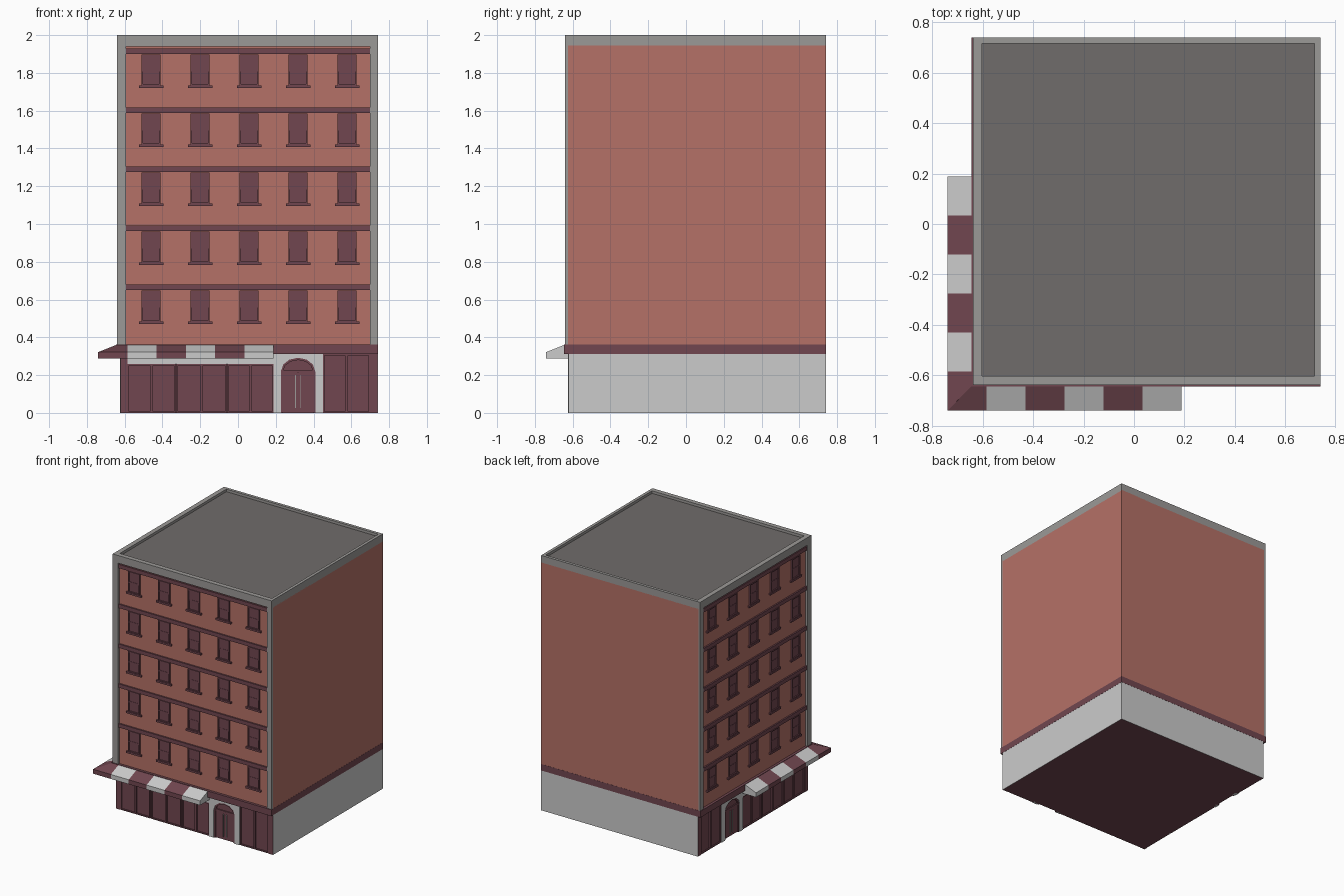
import bpy, bmesh, math

if "Cube" in bpy.data.objects:
    bpy.data.objects.remove(bpy.data.objects["Cube"])

def mat(name, *c):
    m = bpy.data.materials.new(name)
    m.diffuse_color = (*c, 1)
    m.use_nodes = True
    m.node_tree.nodes["Principled BSDF"].inputs["Base Color"].default_value = m.diffuse_color
    return m

BRICK = mat("brick", 0.46, 0.165, 0.135)
MAROON = mat("maroon", 0.165, 0.062, 0.08)
LIGHT = mat("light_stone", 0.78, 0.78, 0.78)
GREY = mat("grey_trim", 0.33, 0.32, 0.31)
DARK = mat("roof_dark", 0.16, 0.15, 0.145)

def prism(bm, a, b):
    """Solid between two matching loops of points."""
    va, vb = [bm.verts.new(p) for p in a], [bm.verts.new(p) for p in b]
    fs = [bm.faces.new(va), bm.faces.new(vb[::-1])]
    n = len(va)
    for i in range(n):
        j = (i + 1) % n
        fs.append(bm.faces.new((va[j], va[i], vb[i], vb[j])))
    bmesh.ops.recalc_face_normals(bm, faces=fs)

def finish(bm, name, m):
    me = bpy.data.meshes.new(name)
    bm.to_mesh(me)
    bm.free()
    me.materials.append(m)
    bpy.context.collection.objects.link(bpy.data.objects.new(name, me))

def boxes(name, m, items):
    """World boxes (x0, x1, y0, y1, z0, z1)."""
    bm = bmesh.new()
    for x0, x1, y0, y1, z0, z1 in items:
        loop = [(x0, y0), (x1, y0), (x1, y1), (x0, y1)]
        prism(bm, [(*p, z0) for p in loop], [(*p, z1) for p in loop])
    finish(bm, name, m)

def facade(name, m, solids):
    """Solids in (along, outward, z), on the front and mirrored to the left."""
    for side in ("front", "left"):
        bm = bmesh.new()
        for loops in solids:
            prism(bm, *[[(u, -d, z) if side == "front" else (-d, u, z)
                         for u, d, z in lp] for lp in loops])
        finish(bm, side + "_" + name, m)

def poly(pts, d0, d1):
    return [[(u, d, z) for u, z in pts] for d in (d0, d1)]

def fbox(u0, u1, z0, z1, d1, d0=0.60):
    return poly([(u0, z0), (u1, z0), (u1, z1), (u0, z1)], d0, d1)

def frame(u0, u1, z0, z1, w, d):
    return [fbox(u0, u0 + w, z0, z1, d), fbox(u1 - w, u1, z0, z1, d),
            fbox(u0 + w, u1 - w, z0, z0 + w, d), fbox(u0 + w, u1 - w, z1 - w, z1, d)]

# main masses
boxes("brick_body", BRICK, [(-0.625, 0.74, -0.625, 0.74, 0.36, 1.945)])
boxes("shop_core", MAROON, [(-0.61, 0.738, -0.61, 0.738, 0, 0.32)])
boxes("plain_base_walls", LIGHT, [(0.738, 0.74, -0.622, 0.74, 0, 0.315),
                                  (-0.622, 0.738, 0.738, 0.74, 0, 0.315)])
boxes("base_band", MAROON, [(-0.645, 0.741, -0.645, 0.741, 0.313, 0.363)])

# parapet and recessed roof
A, B, C, D = -0.64, -0.603, 0.717, 0.74
boxes("parapet", GREY, [(A, D, A, B, 1.94, 2), (A, D, C, D, 1.94, 2),
                        (A, B, B, C, 1.94, 2), (C, D, B, C, 1.94, 2)])
boxes("roof_deck", DARK, [(B, C, B, C, 1.93, 1.98)])
boxes("corner_pier", GREY, [(A, -0.592, A, -0.592, 0.36, 1.94)])
facade("end_pier", GREY, [fbox(0.698, 0.74, 0.36, 1.94, 0.64, 0.625)])

# floor bands and windows
bands, frames, glass, sills = [], [], [], []
for f in range(5):
    zt = 0.65 + 0.3125 * f
    bands.append(fbox(-0.592, 0.698, zt, zt + 0.03, 0.636))
    for i in range(5):
        c = -0.46 + 0.2595 * i
        z0, z1 = zt - 0.168, zt - 0.003
        frames += frame(c - 0.05, c + 0.05, z0, z1, 0.008, 0.636)
        frames.append(fbox(c - 0.042, c + 0.042, z0 + 0.075, z0 + 0.085, 0.632))
        glass.append(fbox(c - 0.045, c + 0.045, z0, z0 + 0.08, 0.627))
        glass.append(fbox(c - 0.045, c + 0.045, z0 + 0.08, z1, 0.63))
        sills.append(fbox(c - 0.065, c + 0.065, z0 - 0.012, z0 + 0.002, 0.64))
facade("floor_bands", MAROON, bands)
facade("window_frames", MAROON, frames)
facade("window_panes", MAROON, glass)
facade("window_sills", MAROON, sills)

# shop front: paired panels, corner posts, light fascia
panels = []
for u0, u1 in ((-0.586, -0.33), (-0.325, -0.06), (-0.055, 0.187), (0.45, 0.70)):
    top = 0.313 if u0 > 0.4 else 0.258
    mid = (u0 + u1) / 2
    panels += frame(u0, mid, 0, top, 0.008, 0.62) + frame(mid, u1, 0, top, 0.008, 0.62)
panels.append(fbox(0.70, 0.738, 0, 0.313, 0.622))
facade("shop_panels", MAROON, panels)
boxes("shop_corner_post", MAROON, [(-0.622, -0.586, -0.622, -0.586, 0, 0.313)])
facade("shop_fascia", LIGHT, [fbox(-0.586, 0.187, 0.258, 0.315, 0.62)])

# arched doorway
def arch(r, h, c=0.318, spring=0.22, n=6):
    return [(c - r * math.cos(math.pi * i / n), spring + h * math.sin(math.pi * i / n))
            for i in range(n + 1)]
outer, inner = arch(0.091, 0.072), arch(0.079, 0.06)
facade("door_surround", LIGHT, [poly(
    [(0.187, 0), (0.187, 0.313), (0.45, 0.313), (0.45, 0)]
    + [(0.409, 0)] + outer[::-1] + [(0.227, 0)], 0.60, 0.625)])
facade("door_frame", MAROON, [
    poly([(0.227, 0)] + outer + [(0.409, 0), (0.397, 0)] + inner[::-1] + [(0.239, 0)],
         0.60, 0.62),
    fbox(0.239, 0.397, 0.215, 0.228, 0.618),
    fbox(0.239, 0.316, 0.004, 0.213, 0.613), fbox(0.32, 0.397, 0.004, 0.213, 0.613)])
facade("door_handles", GREY, [fbox(u - 0.002, u + 0.002, 0.025, 0.20, 0.62)
                              for u in (0.304, 0.332)])

# striped awning, mitred at the corner
profile = [(0.61, 0.362), (0.64, 0.362), (0.74, 0.322), (0.74, 0.287), (0.61, 0.287)]
edges = [-0.586 + 0.155 * i for i in range(6)]
def at(u):
    return [(u, d, z) for d, z in profile]
strips = [[at(edges[i]), at(edges[i + 1])] for i in range(5)]
corner = [[(-d, d, z) for d, z in profile], at(edges[0])]
facade("awning_dark_stripes", MAROON, [corner, strips[1], strips[3]])
facade("awning_light_stripes", LIGHT, strips[0::2])
